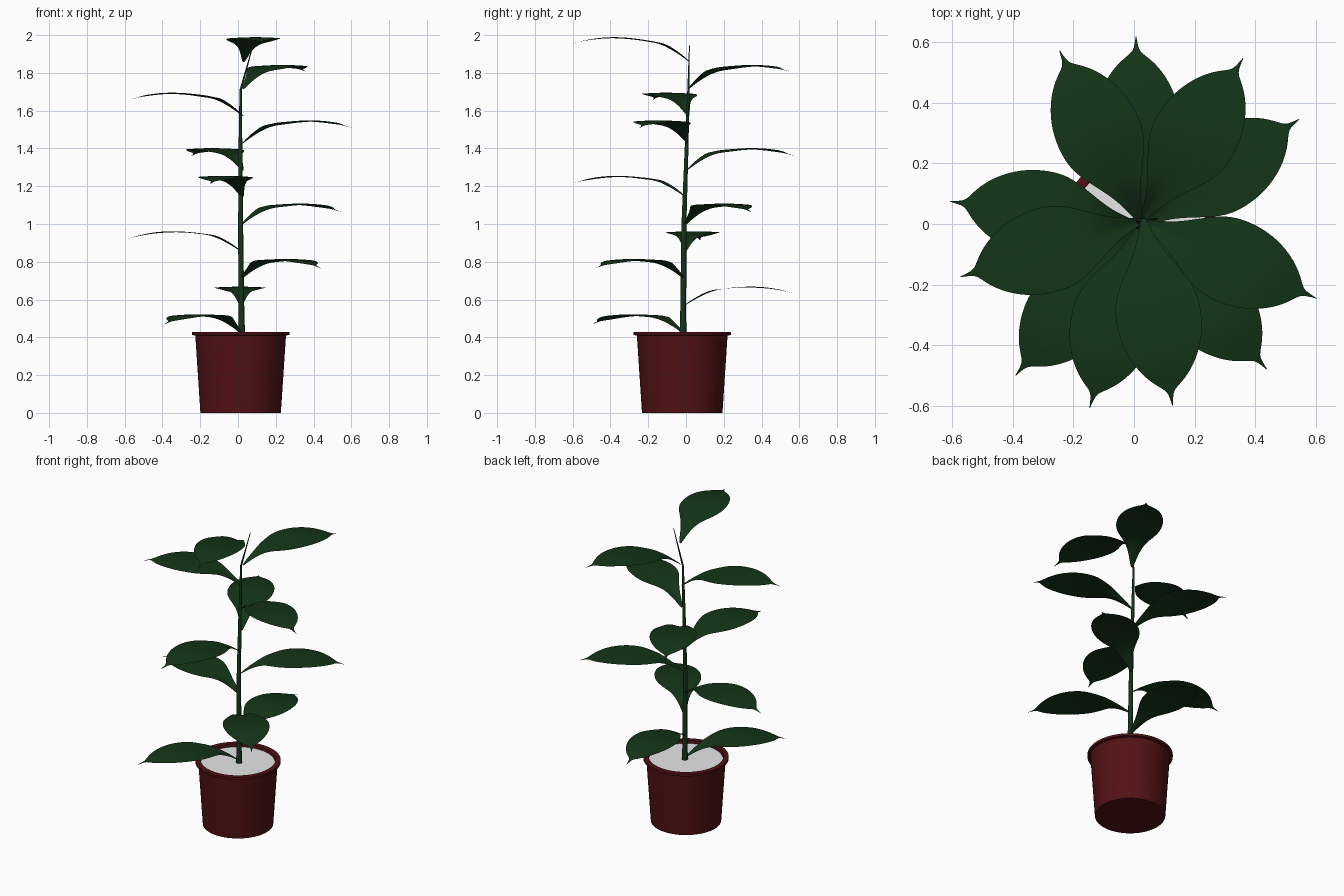
import bpy, bmesh, math
from mathutils import Vector

cube = bpy.data.objects.get("Cube")
if cube:
    bpy.data.objects.remove(cube, do_unlink=True)


def material(name, rgb):
    mat = bpy.data.materials.new(name)
    mat.use_nodes = True
    color = (*rgb, 1.0)
    mat.diffuse_color = color
    bsdf = mat.node_tree.nodes["Principled BSDF"]
    bsdf.inputs["Base Color"].default_value = color
    bsdf.inputs["Roughness"].default_value = 0.7
    return mat


green = material("dark leaf green", (0.007, 0.035, 0.009))
red = material("dark red clay", (0.085, 0.006, 0.007))
white = material("pale gravel", (0.8, 0.8, 0.8))


def add_object(name, mesh, mat):
    obj = bpy.data.objects.new(name, mesh)
    bpy.context.collection.objects.link(obj)
    if not mesh.materials:
        mesh.materials.append(mat)
    return obj


def smooth(obj, angle=40):
    bpy.ops.object.select_all(action="DESELECT")
    obj.select_set(True)
    bpy.context.view_layer.objects.active = obj
    bpy.ops.object.shade_smooth_by_angle(angle=math.radians(angle))


def lathe(name, profile, mat, steps=64):
    """Spin a (radius, height) profile around z."""
    bm = bmesh.new()
    verts = [bm.verts.new((r, 0, z)) for r, z in profile]
    edges = [bm.edges.new(pair) for pair in zip(verts, verts[1:])]
    bmesh.ops.spin(bm, geom=verts + edges, cent=(0, 0, 0), axis=(0, 0, 1),
                   angle=math.tau, steps=steps)
    bmesh.ops.remove_doubles(bm, verts=bm.verts, dist=1e-5)
    bmesh.ops.recalc_face_normals(bm, faces=bm.faces)
    mesh = bpy.data.meshes.new(name)
    bm.to_mesh(mesh)
    bm.free()
    obj = add_object(name, mesh, mat)
    smooth(obj)
    return obj


# Pot with a thin flared rim, and the gravel inside it
POT_CENTRE = (0.014, -0.02, 0)
pot = lathe("pot", [(0, 0), (0.213, 0), (0.24, 0.41), (0.258, 0.412),
                    (0.258, 0.427), (0.226, 0.427), (0.222, 0.39), (0, 0.39)], red)
soil = lathe("soil", [(0, 0.408), (0.224, 0.408)], white)
for part in (pot, soil):
    part.location = POT_CENTRE
for poly in soil.data.polygons:
    if poly.normal.z < 0:
        poly.flip()

# Tapering stem with a bent shoot at its tip
stem_path = [(0.02, -0.016, 0.40, 0.019), (0.018, -0.015, 0.5, 0.016),
             (0.014, -0.011, 1.0, 0.013), (0.013, 0.003, 1.4, 0.010),
             (0.014, 0.013, 1.71, 0.006), (0.079, 0.018, 1.945, 0.002)]
bm = bmesh.new()
SIDES = 16
rings = []
for x, y, z, r in stem_path:
    rings.append([bm.verts.new((x + r * math.cos(math.tau * k / SIDES),
                                y + r * math.sin(math.tau * k / SIDES), z))
                  for k in range(SIDES)])
for low, high in zip(rings, rings[1:]):
    for k in range(SIDES):
        n = (k + 1) % SIDES
        bm.faces.new((low[k], low[n], high[n], high[k]))
bm.faces.new(rings[-1])
stem_mesh = bpy.data.meshes.new("stem")
bm.to_mesh(stem_mesh)
bm.free()
smooth(add_object("stem", stem_mesh, green))

# One leaf blade along +x: distance from stem, half width, height
leaf_rows = [(0, 0.008, 0), (0.05, 0.024, 0.03), (0.10, 0.041, 0.056),
             (0.15, 0.069, 0.078), (0.20, 0.101, 0.090), (0.25, 0.128, 0.097),
             (0.30, 0.140, 0.101), (0.36, 0.141, 0.103), (0.42, 0.131, 0.100),
             (0.48, 0.107, 0.092), (0.53, 0.073, 0.080), (0.562, 0.038, 0.071),
             (0.58, 0.013, 0.066), (0.60, 0.006, 0.059), (0.632, 0.001, 0.048)]
bm = bmesh.new()
COLUMNS = (-1, -0.5, 0, 0.5, 1)
grid = []
for s, w, z in leaf_rows:
    fold = 0.5 * max(0.0, 1 - s / 0.2)      # folded near the stalk
    droop = 0.35 * max(0.0, min(1.0, (s - 0.2) / 0.2))
    grid.append([bm.verts.new((s, c * w, z + fold * abs(c) * w - droop * (c * w) ** 2))
                 for c in COLUMNS])
for a, b in zip(grid, grid[1:]):
    for k in range(len(COLUMNS) - 1):
        bm.faces.new((a[k], b[k], b[k + 1], a[k + 1]))
leaf_mesh = bpy.data.meshes.new("leaf")
bm.to_mesh(leaf_mesh)
bm.free()
for poly in leaf_mesh.polygons:
    poly.use_smooth = True

# Leaves spiral up the stem, lifting a little more towards the top
LEAVES = 11
base, top = Vector((0.015, -0.016, 0.42)), Vector((0.03, 0.018, 1.857))
for i in range(LEAVES):
    leaf = add_object(f"leaf_{i + 1}", leaf_mesh, green)
    leaf.location = base.lerp(top, i / (LEAVES - 1))
    leaf.rotation_euler = (0, -0.008 * i, math.radians(230 - 139.1 * i))
    sub = leaf.modifiers.new("smooth outline", "SUBSURF")
    sub.levels = sub.render_levels = 2
